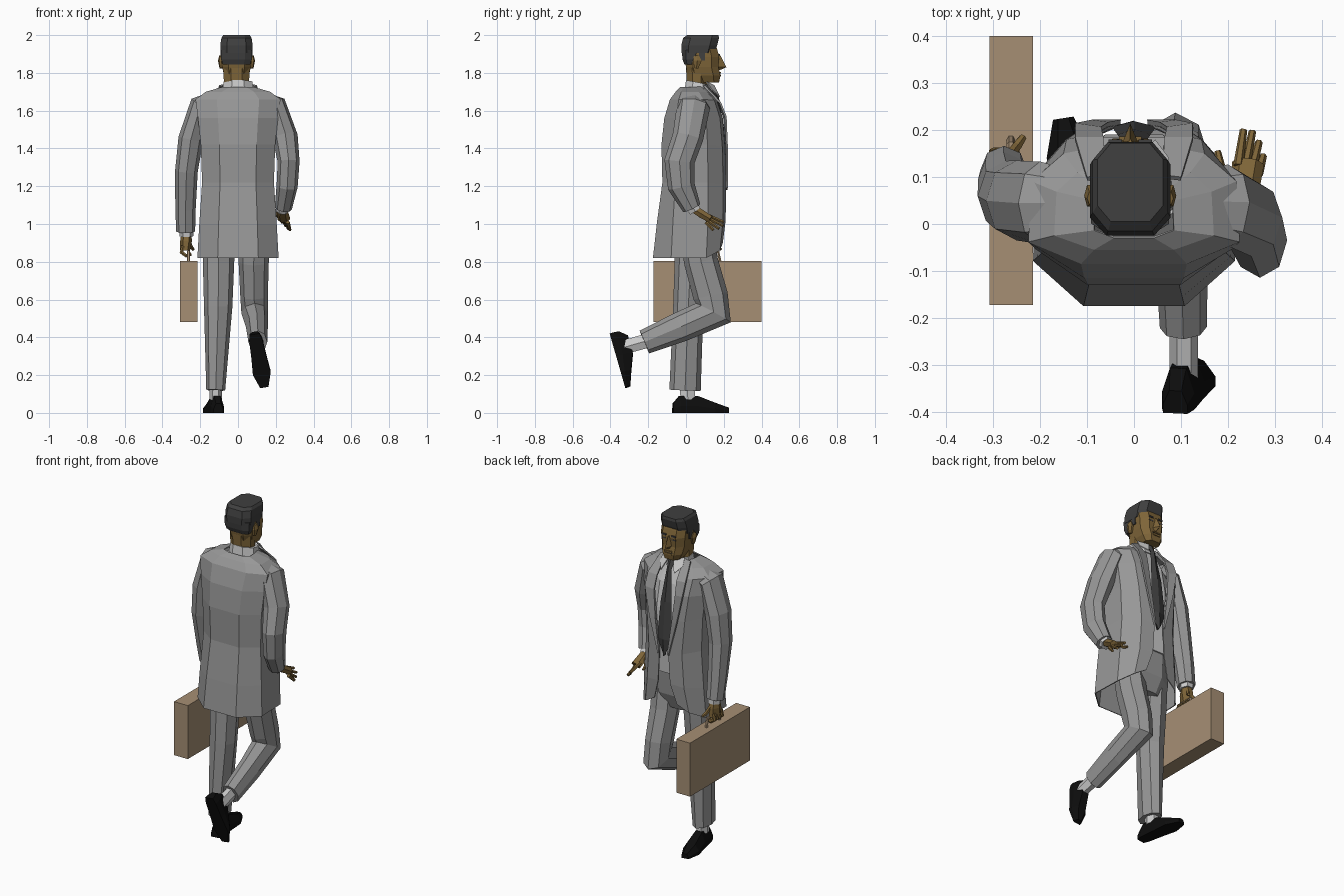
import bpy, bmesh
from math import cos, sin, pi, radians, copysign
from mathutils import Vector, Matrix


def mat(name, r, g, b):
    m = bpy.data.materials.new(name)
    m.diffuse_color = (r, g, b, 1)
    return m


SUIT = mat("suit_grey", .31, .31, .31)
SKIN = mat("skin", .21, .13, .04)
HAIR = mat("hair_dark", .05, .05, .05)
TIE = mat("tie_dark", .05, .05, .05)
BLACK = mat("shoe_black", .004, .004, .004)
CASE = mat("case_tan", .38, .275, .175)
X = (1, 0, 0)
HX = -.008  # head centre


def loft(name, rings, material=None, closed=True, thick=0):
    """Skin a list of equal-length point rings; closed rings get end caps."""
    bm = bmesh.new()
    vs = [[bm.verts.new(p) for p in r] for r in rings]
    n = len(vs[0])
    for a, b in zip(vs, vs[1:]):
        for i in range(n if closed else n - 1):
            j = (i + 1) % n
            bm.faces.new((a[i], a[j], b[j], b[i]))
    if closed:
        bm.faces.new(vs[0])
        bm.faces.new(vs[-1])
    bmesh.ops.recalc_face_normals(bm, faces=bm.faces)
    me = bpy.data.meshes.new(name)
    bm.to_mesh(me)
    bm.free()
    ob = bpy.data.objects.new(name, me)
    bpy.context.collection.objects.link(ob)
    if material:
        me.materials.append(material)
    if thick:
        ob.modifiers.new("cloth", 'SOLIDIFY').thickness = thick
    return ob


def oval(z, w, y0, y1, n=8, x=0, drop=0, p=1):
    """Horizontal ring; drop lowers its front side, p below 1 squares it off."""
    out = []
    for i in range(n):
        a = 2 * pi * (i + .5) / n
        k = 1 / cos(pi / n)
        c, s = (copysign(abs(k * v) ** p, v) for v in (cos(a), sin(a)))
        out.append((x + w * c, (y0 + y1) / 2 + (y1 - y0) / 2 * s, z - drop * s))
    return out


def tube(name, pts, material=None, n=6, ref=X):
    """Sweep along points (x, y, z, radius along ref, other radius)."""
    rings = []
    P = [Vector(p[:3]) for p in pts]
    for i, p in enumerate(pts):
        t = Vector()
        if i > 0:
            t += (P[i] - P[i - 1]).normalized()
        if i < len(P) - 1:
            t += (P[i + 1] - P[i]).normalized()
        t.normalize()
        s = Vector(ref)
        s = (s - t * s.dot(t)).normalized()
        u = t.cross(s)
        rings.append([P[i] + s * p[3] * cos(2 * pi * k / n) + u * p[4] * sin(2 * pi * k / n)
                      for k in range(n)])
    return loft(name, rings, material)


def box(name, x0, x1, y0, y1, z0, z1, material=None):
    return loft(name, [[(x0, y0, z), (x1, y0, z), (x1, y1, z), (x0, y1, z)] for z in (z0, z1)], material)


# Jacket: open-fronted shell with a hem that rises at the front
def jacket_ring(z, zf, w, yb, yf, gap):
    half = [(gap, yf, zf), ((gap + w) / 2, yf - .015, (z + zf) / 2), (w * .97, yf * .55, z),
            (w, yb * .45, z), (w * .5, yb, z)]
    return half + [(-x, y, zz) for x, y, zz in reversed(half)]


loft("jacket", [jacket_ring(*s) for s in [
    (.82, .90, .215, -.175, .195, .075), (1.0, 1.02, .205, -.155, .21, .04),
    (1.22, 1.2, .19, -.125, .212, .03), (1.42, 1.4, .197, -.13, .207, .055),
    (1.56, 1.56, .212, -.115, .195, .075), (1.66, 1.65, .225, -.085, .165, .075),
    (1.70, 1.70, .17, -.055, .125, .07), (1.725, 1.735, .085, -.03, .09, .065)]],
    SUIT, closed=False, thick=.006)

# Lapels, mirrored, and the shirt collar points
for side, s in (("left", -1), ("right", 1)):
    inner = [(.06, .105, 1.745), (.065, .185, 1.64), (.07, .207, 1.56), (.055, .217, 1.4), (.028, .222, 1.2)]
    outer = [(.10, .10, 1.735), (.125, .185, 1.645), (.125, .215, 1.57), (.09, .222, 1.4), (.035, .222, 1.19)]
    loft(side + "_lapel", [[(s * a[0], *a[1:]), (s * b[0], *b[1:])] for a, b in zip(inner, outer)],
         SUIT, closed=False, thick=.01)
    loft(side + "_shirt_collar_point", [[(s * .02, .15, 1.735), (s * .07, .11, 1.755)],
                                        [(s * .045, .18, 1.675), (s * .075, .14, 1.71)]], closed=False, thick=.006)

# Shirt, collar and tie
loft("shirt", [oval(1.06, .15, -.06, .175), oval(1.25, .15, -.07, .19), oval(1.45, .16, -.07, .185),
               oval(1.6, .15, -.05, .16), oval(1.7, .09, -.01, .125)])
loft("shirt_collar", [oval(1.69, .085, -.01, .135), oval(1.75, .076, 0, .125, drop=.012)])
loft("tie", [[(-w, y, z), (0, y + .012, z), (w, y, z), (0, y - .015, z)] for w, y, z in [
    (.022, .135, 1.735), (.016, .16, 1.685), (.035, .19, 1.5), (.048, .207, 1.28), (.003, .208, 1.18)]], TIE)

# Trousers
loft("trouser_waist", [oval(.83, .13, -.03, .12), oval(.92, .165, -.06, .155), oval(1.1, .155, -.06, .17)], SUIT)
tube("left_trouser_leg", [(-.1, .03, .92, .085, .09), (-.103, .025, .8, .083, .085), (-.105, .012, .56, .075, .08),
                          (-.118, -.005, .12, .05, .083)], SUIT, 8)
tube("right_trouser_leg", [(.085, .06, .92, .08, .09), (.083, .08, .8, .08, .09), (.085, .13, .62, .073, .092),
                           (.088, .145, .53, .07, .105), (.1, -.03, .455, .058, .08),
                           (.105, -.22, .375, .05, .065)], SUIT, 8)
tube("left_sock", [(-.118, .005, .16, .032, .045), (-.118, .01, .07, .032, .045)])
tube("right_sock", [(.106, -.18, .39, .03, .045), (.106, -.335, .345, .03, .042)])


# Shoes
def shoe(name, m):
    rings = [[m @ Vector(p) for p in ((-w, y, 0), (-w, y, h * .4), (-w * .5, y, h), (w * .5, y, h),
                                      (w, y, h * .4), (w, y, 0))]
             for y, w, h in [(-.07, .026, .05), (-.035, .035, .09), (.06, .04, .09),
                             (.15, .048, .055), (.228, .022, .028)]]
    loft(name, rings, BLACK)


shoe("left_shoe", Matrix.Translation((-.115, 0, 0)) @ Matrix.Rotation(radians(9), 4, 'Z'))
shoe("right_shoe", Matrix.Translation((.1, -.384, .35)) @ Matrix.Rotation(radians(-74), 4, 'X')
     @ Matrix.Rotation(radians(-10), 4, 'Z'))

# Sleeves and cuffs
tube("left_sleeve", [(-.12, .045, 1.665, .04, .065), (-.2, .045, 1.625, .06, .088), (-.25, .05, 1.45, .066, .085),
                     (-.273, .06, 1.28, .06, .075), (-.278, .095, 1.08, .054, .06),
                     (-.277, .115, .96, .05, .052)], SUIT, 8)
tube("right_sleeve", [(.12, .045, 1.665, .04, .065), (.2, .04, 1.625, .06, .088), (.25, .01, 1.46, .067, .082),
                      (.268, -.035, 1.33, .058, .08), (.26, -.025, 1.2, .056, .072),
                      (.24, .03, 1.085, .046, .05)], SUIT, 8)
tube("left_cuff", [(-.274, .115, .98, .038, .042), (-.273, .12, .935, .037, .04)])
tube("right_cuff", [(.24, .02, 1.11, .036, .04), (.234, .048, 1.07, .035, .038)])

# Open right hand
tube("right_palm", [(.236, .04, 1.08, .024, .022), (.236, .08, 1.055, .032, .025),
                    (.243, .13, 1.025, .034, .022)], SKIN)
for i, (tx, ty, tz) in enumerate([(.233, .2, 1.01), (.252, .197, .99), (.266, .175, .975), (.275, .145, .968)]):
    tube(f"right_finger_{i + 1}", [(.222 + .014 * i, .124 - .006 * i, 1.042 - .011 * i, .011, .011),
                                   (tx, ty, tz, .008, .008)], SKIN)
tube("right_thumb", [(.215, .075, 1.06, .013, .013), (.185, .12, 1.035, .01, .01), (.178, .155, 1.025, .007, .007)], SKIN)

# Left hand closed on the case handle
tube("left_palm", [(-.273, .118, .95, .027, .032), (-.275, .118, .91, .031, .044), (-.28, .118, .86, .026, .048)], SKIN)
for i in range(4):
    y = .083 + .023 * i
    tube(f"left_finger_{i + 1}", [(-.29, y, .885, .011, .012), (-.299, y, .85, .011, .012), (-.275, y, .832, .011, .011),
                                  (-.247, y, .842, .01, .01)], SKIN, ref=(0, 1, 0))
tube("left_thumb", [(-.265, .145, .915, .012, .012), (-.25, .165, .88, .011, .011), (-.236, .185, .865, .008, .008)], SKIN)

# Briefcase
box("briefcase", -.307, -.215, -.172, .4, .482, .805, CASE)
tube("briefcase_handle", [(-.262, .055, .8, .009, .009), (-.262, .065, .855, .009, .009),
                          (-.262, .17, .855, .009, .009), (-.262, .18, .8, .009, .009)], CASE)

# Neck and head
loft("neck", [oval(1.7, .065, .005, .11, x=HX), oval(1.84, .07, 0, .11, x=HX)], SKIN)
loft("head", [oval(z, w, a, b, 8, HX, p=.65) for z, w, a, b in [
    (1.75, .048, .05, .175), (1.785, .066, .012, .182), (1.83, .075, 0, .172), (1.885, .08, -.008, .176),
    (1.925, .08, -.01, .165), (1.965, .07, 0, .15)]], SKIN)
loft("nose", [[(HX - w, .165, z), (HX, y, z - .003), (HX + w, .165, z)] for w, y, z in [
    (.008, .182, 1.895), (.02, .214, 1.833), (.015, .18, 1.818)]], SKIN)
box("lower_lip", HX - .024, HX + .024, .165, .186, 1.782, 1.792, SKIN)
box("mouth", HX - .028, HX + .028, .165, .181, 1.792, 1.797, HAIR)
box("upper_lip", HX - .024, HX + .024, .165, .186, 1.797, 1.805, SKIN)
for side, s in (("left", -1), ("right", 1)):
    xs = sorted((HX + s * .018, HX + s * .046))
    box(side + "_brow", *xs, .15, .18, 1.89, 1.899, HAIR)
    box(side + "_eye", *xs, .15, .1765, 1.87, 1.877, HAIR)
    tube(side + "_ear", [(HX + s * .08, .055, 1.825, .01, .012), (HX + s * .086, .06, 1.865, .012, .026),
                         (HX + s * .082, .055, 1.89, .01, .016)], SKIN)
    # sideburns
    xb = sorted((HX + s * .06, HX + s * .084))
    box(side + "_sideburn", *xb, .07, .1, 1.865, 1.93, HAIR)

# Hair: flat-topped cap and shorter back section
loft("hair_cap", [oval(z, w, a, b, 8, HX, p=.6) for z, w, a, b in [
    (1.905, .084, -.024, .15), (1.945, .086, -.025, .165), (1.985, .08, -.015, .175), (2.0, .07, .005, .172)]], HAIR)
loft("hair_back", [oval(1.845, .072, -.008, .05, 8, HX, p=.7), oval(1.87, .081, -.018, .065, 8, HX, p=.7),
                   oval(1.92, .083, -.023, .08, 8, HX, p=.7)], HAIR)
